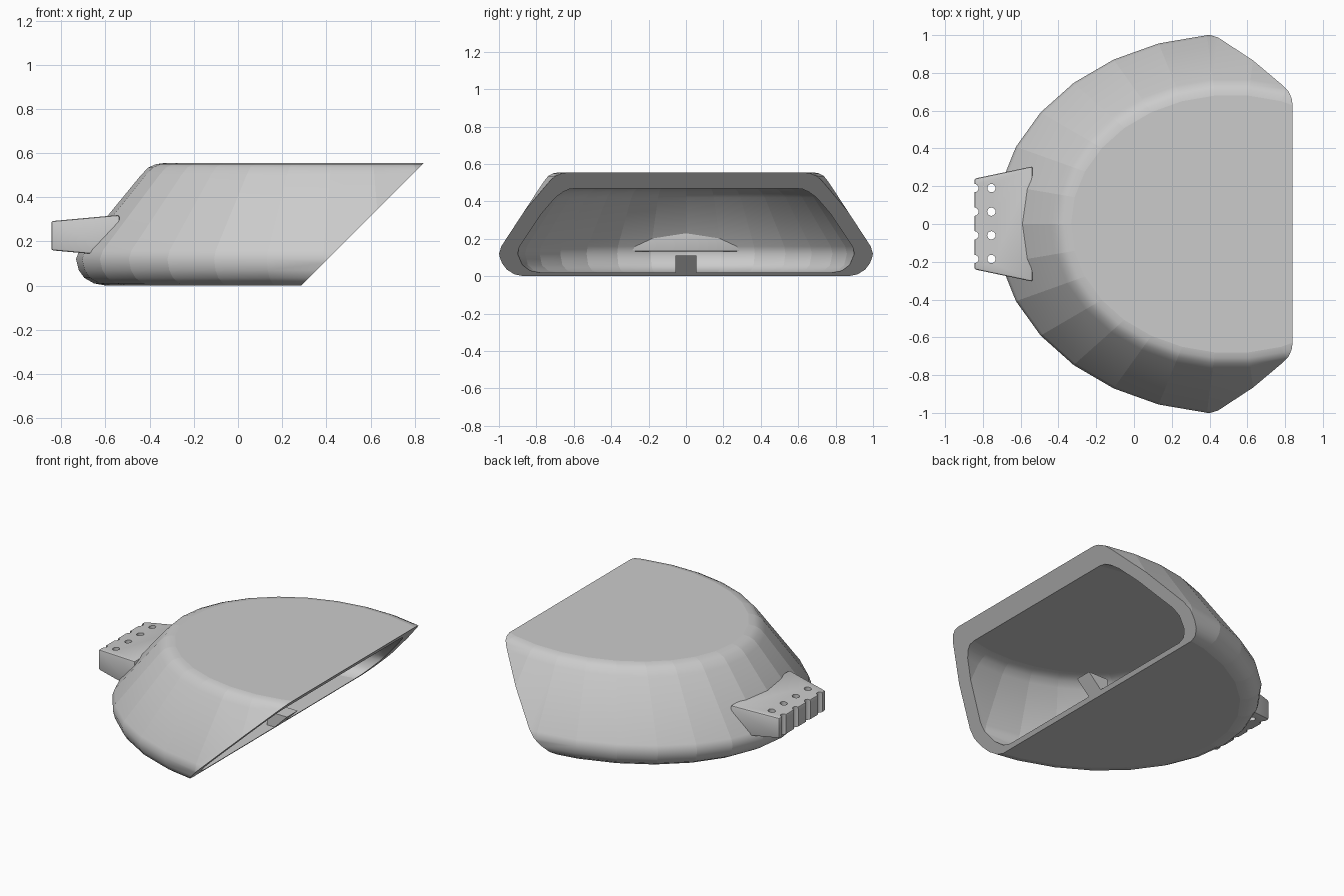
import bpy, bmesh, math
from mathutils import Vector, Matrix

cube = bpy.data.objects.get("Cube")
if cube:
    bpy.data.objects.remove(cube)

grey = bpy.data.materials.new("plain_grey")
grey.use_nodes = True
grey.diffuse_color = (0.6, 0.6, 0.6, 1)
grey.node_tree.nodes["Principled BSDF"].inputs["Base Color"].default_value = (0.6, 0.6, 0.6, 1)


def make_object(name, bm):
    mesh = bpy.data.meshes.new(name)
    bmesh.ops.recalc_face_normals(bm, faces=bm.faces)
    bm.to_mesh(mesh)
    bm.free()
    mesh.materials.append(grey)
    obj = bpy.data.objects.new(name, mesh)
    bpy.context.collection.objects.link(obj)
    return obj


# Scoop: scaled elliptical outlines stacked by height, smooth only up the wall
CENTRE, LENGTH, WIDTH, LIP = 0.517, 1.25, 1.005, 0.285
OUTER = [(0, .89), (.01, .935), (.035, .97), (.07, .99), (.12, 1), (.16, .988),
         (.5, .765), (.535, .738), (.55, .71), (.555, .68)]
INNER = [(.02, .8), (.03, .85), (.06, .885), (.12, .9), (.16, .89),
         (.42, .715), (.45, .68), (.465, .65), (.47, .61)]


def add_shell(bm, levels):
    rings = []
    for z, s in levels:
        angles = [math.radians(a) for a in range(-132, 133, 12)]
        rings.append([bm.verts.new((CENTRE - LENGTH * s * math.cos(a),
                                    WIDTH * s * math.sin(a), z)) for a in angles])
    for low, high in zip(rings, rings[1:]):
        for i in range(len(low) - 1):
            bm.faces.new((low[i], low[i + 1], high[i + 1], high[i])).smooth = True
        for a, b in zip(low, high):
            bm.edges.get((a, b)).smooth = False
    for cap in (rings[0], rings[-1]):
        bm.faces.new(cap)


bm = bmesh.new()
add_shell(bm, OUTER)
add_shell(bm, INNER)
# Slanted mouth: trim both shells and join them with a flat rim
normal = Vector((1, 0, -1)).normalized()
bmesh.ops.bisect_plane(bm, geom=bm.verts[:] + bm.edges[:] + bm.faces[:],
                       plane_co=(LIP, 0, 0), plane_no=normal, clear_outer=True)
rim = [e for e in bm.edges if e.is_boundary]
for e in rim:
    e.smooth = False
bmesh.ops.triangle_fill(bm, edges=rim, use_beauty=True, normal=normal)
make_object("scoop_body", bm)

# Small tab standing on the lower lip, flush with the mouth
bm = bmesh.new()
side = [bm.verts.new((x, -.055, z)) for x, z in
        [(LIP + .01, .01), (LIP + .11, .11), (.25, .11), (.25, .01)]]
face = bm.faces.new(side)
out = bmesh.ops.extrude_face_region(bm, geom=[face])
bmesh.ops.translate(bm, vec=(0, .11, 0),
                    verts=[v for v in out["geom"] if isinstance(v, bmesh.types.BMVert)])
make_object("lip_tab", bm)

# Mounting block flaring into the rear wall
bm = bmesh.new()
bmesh.ops.create_cube(bm, size=2)
for v in bm.verts:
    inner, y, top = v.co.x > 0, v.co.y, v.co.z > 0
    if inner:
        v.co = (-.537, y * .305, .32 if top else .132)
    else:
        v.co = (-.845, y * .24, .292 if top else .16)
bmesh.ops.bevel(bm, geom=bm.edges[:], offset=.009, segments=2, profile=.5, affect='EDGES')
block = make_object("mounting_block", bm)

# Bolt holes and matching grooves on the outer end
bm = bmesh.new()
for x in (-.845, -.755):
    for i in range(4):
        bmesh.ops.create_cone(bm, cap_ends=True, segments=16, radius1=.022, radius2=.022,
                              depth=.6, matrix=Matrix.Translation((x, .19 - .125 * i, .22)))
cutter = make_object("hole_cutter", bm)
cutter.hide_render = True
mod = block.modifiers.new("holes", 'BOOLEAN')
mod.operation, mod.solver, mod.object = 'DIFFERENCE', 'EXACT', cutter
bpy.context.view_layer.objects.active = block
block.select_set(True)
bpy.ops.object.modifier_apply(modifier="holes")
bpy.data.objects.remove(cutter)
bpy.ops.object.shade_smooth_by_angle(angle=math.radians(30))
